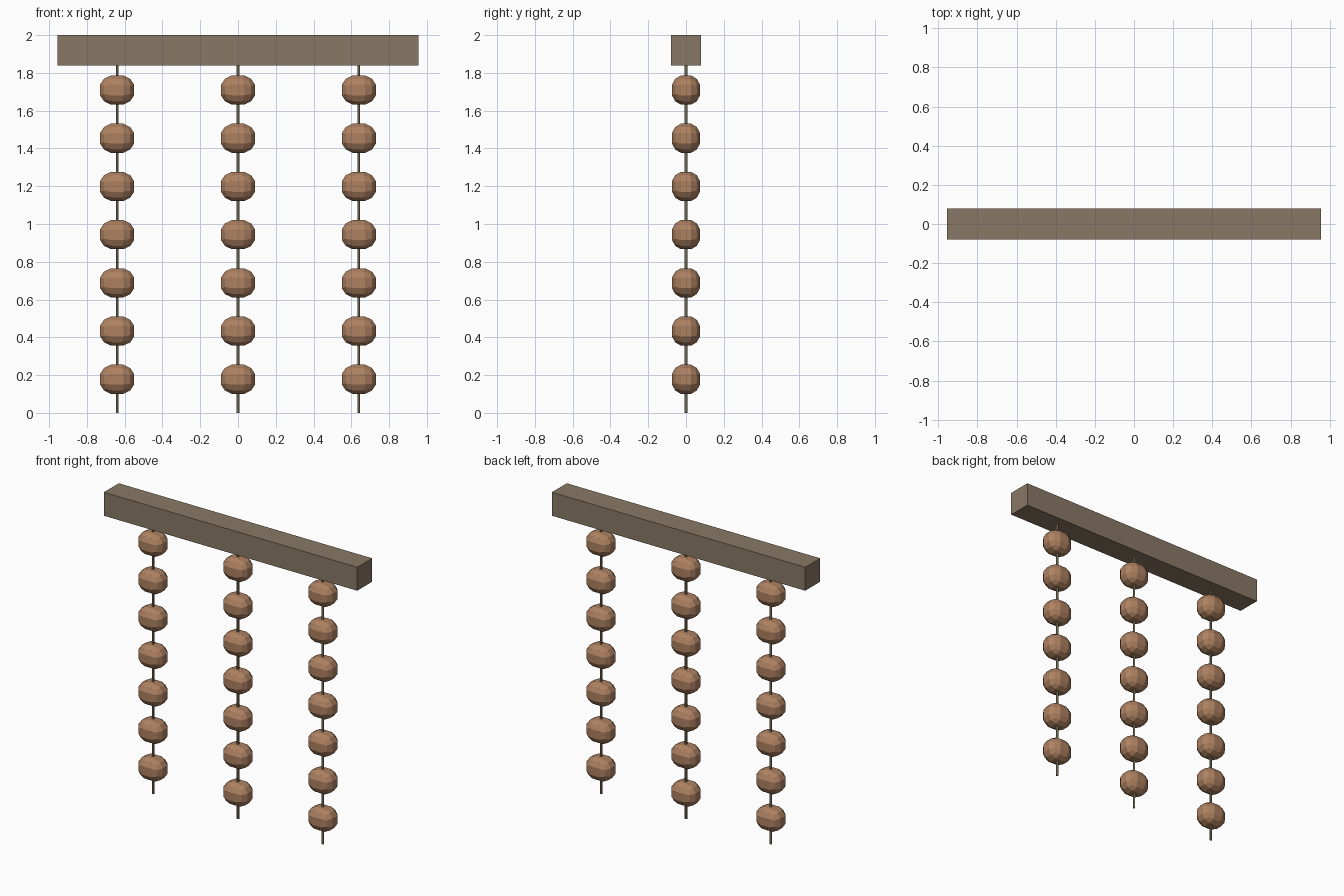
import bpy
import bmesh
from mathutils import Matrix

if "Cube" in bpy.data.objects:
    bpy.data.objects.remove(bpy.data.objects["Cube"])


def material(name, color):
    mat = bpy.data.materials.new(name)
    mat.diffuse_color = (*color, 1)
    mat.use_nodes = True
    mat.node_tree.nodes["Principled BSDF"].inputs["Base Color"].default_value = mat.diffuse_color
    return mat


def make_object(name, bm, mat, location):
    mesh = bpy.data.meshes.new(name)
    bm.to_mesh(mesh)
    bm.free()
    mesh.materials.append(mat)
    obj = bpy.data.objects.new(name, mesh)
    obj.location = location
    bpy.context.collection.objects.link(obj)
    return obj


beam_wood = material("beam_wood", (0.25, 0.19, 0.13))
bead_wood = material("bead_wood", (0.42, 0.22, 0.12))
cord_fibre = material("cord_fibre", (0.27, 0.23, 0.14))

# Square beam across the top
bm = bmesh.new()
bmesh.ops.create_cube(bm, size=1, matrix=Matrix.Diagonal((1.91, 0.16, 0.16, 1)))
make_object("beam", bm, beam_wood, (0, 0, 1.92))


def bead(name, location):
    # Faceted ball: a 3x3 gridded cube pushed out to an ellipsoid
    bm = bmesh.new()
    bmesh.ops.create_cube(bm, size=2)
    bmesh.ops.subdivide_edges(bm, edges=bm.edges[:], cuts=2, use_grid_fill=True)
    for v in bm.verts:
        v.co = [c if abs(c) > 0.9 else (0.37 if c > 0 else -0.37) for c in v.co]
        v.co.normalize()
    reach = max(v.co.x for v in bm.verts)
    for v in bm.verts:
        v.co.x *= 0.09 / reach
        v.co.y *= 0.074 / reach
        v.co.z *= 0.077 / reach
    make_object(name, bm, bead_wood, location)


# Three hanging cords, each threaded with seven beads
for s, x in enumerate((-0.64, 0, 0.64), 1):
    bm = bmesh.new()
    bmesh.ops.create_cone(bm, cap_ends=True, segments=6,
                          radius1=0.008, radius2=0.008, depth=1.86)
    make_object(f"cord_{s}", bm, cord_fibre, (x, 0, 0.93))
    for i in range(7):
        bead(f"bead_{s}_{i + 1}", (x, 0, 0.178 + 0.2552 * i))
